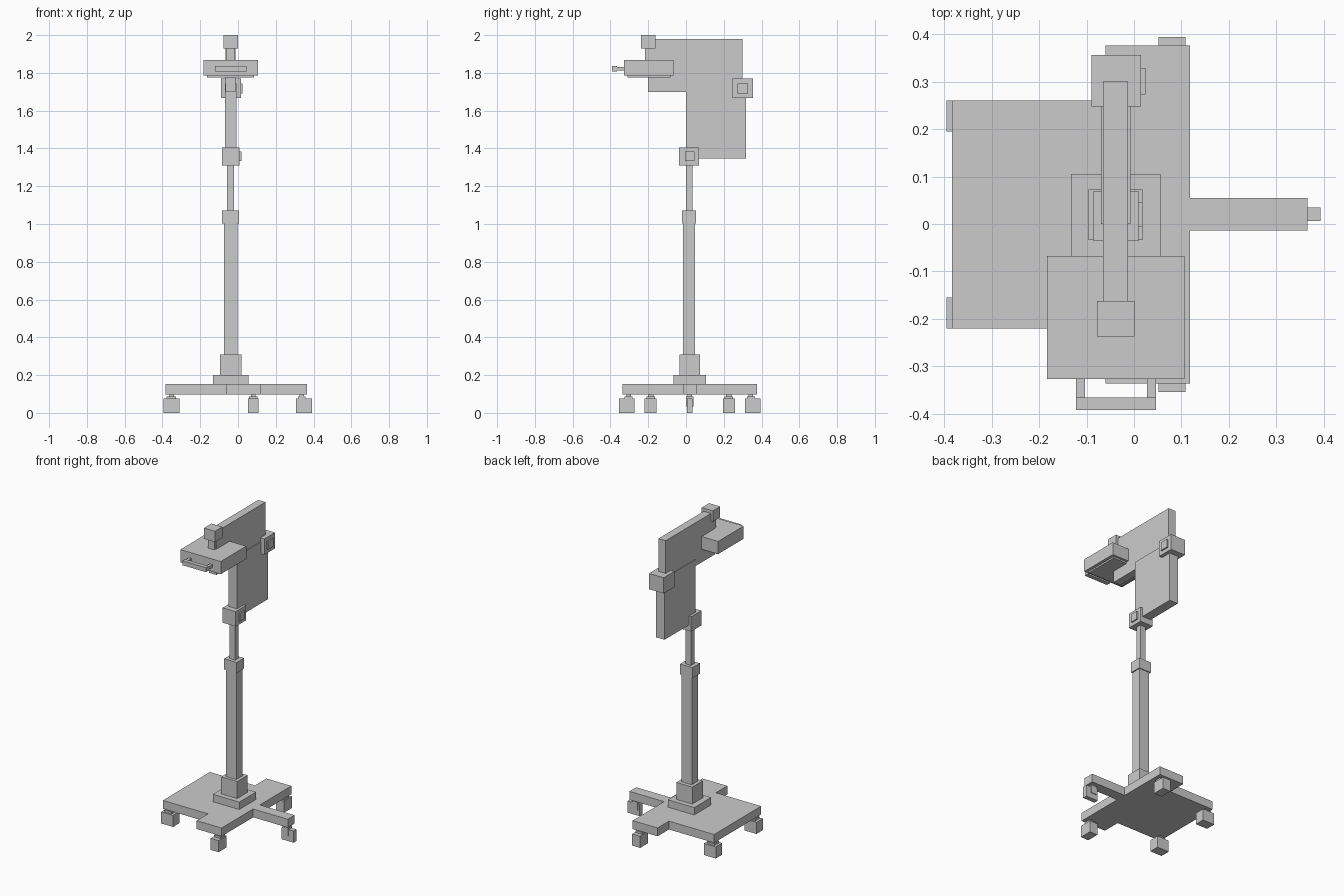
import bpy

CY = 0.02  # y of the stand's left/right symmetry plane


def box(name, x, y, z):
    """Axis-aligned box from (min, max) ranges."""
    vs = [(a, b, c) for a in x for b in y for c in z]
    fs = [(0, 1, 3, 2), (4, 6, 7, 5), (0, 4, 5, 1),
          (2, 3, 7, 6), (0, 2, 6, 4), (1, 5, 7, 3)]
    me = bpy.data.meshes.new(name)
    me.from_pydata(vs, [], fs)
    ob = bpy.data.objects.new(name, me)
    bpy.context.collection.objects.link(ob)
    return ob


def mirrored(name, x, y, z):
    """Box plus its copy mirrored across the stand's middle."""
    box(name + "_back", x, y, z)
    box(name + "_front", x, (2 * CY - y[1], 2 * CY - y[0]), z)


# Base legs
LEG = (0.098, 0.152)
box("right_leg", (-0.04, 0.366), (-0.014, 0.055), LEG)
mirrored("side_leg", (-0.06, 0.118), (CY, 0.376), LEG)
mirrored("left_leg", (-0.383, -0.02), (CY, 0.26), LEG)

# Casters: wheel block and fork stem
WHEEL, STEM, CAP = (0, 0.075), (0.06, 0.098), (0.075, 0.088)
box("right_wheel", (0.307, 0.393), (0.006, 0.035), WHEEL)
box("right_fork", (0.318, 0.358), (0.001, 0.040), (0.035, 0.088))
box("right_stem", (0.326, 0.350), (0.008, 0.033), (0.08, 0.098))
mirrored("side_wheel", (0.052, 0.109), (0.312, 0.394), WHEEL)
mirrored("side_fork", (0.058, 0.104), (0.322, 0.366), CAP)
mirrored("side_stem", (0.068, 0.092), (0.330, 0.356), STEM)
mirrored("left_wheel", (-0.395, -0.31), (0.195, 0.26), WHEEL)
mirrored("left_fork", (-0.378, -0.328), (0.204, 0.25), CAP)
mirrored("left_stem", (-0.364, -0.34), (0.212, 0.24), STEM)

# Hub and telescoping column
box("hub", (-0.133, 0.056), (-0.067, 0.105), (0.152, 0.2))
box("column_foot", (-0.096, 0.018), (-0.034, 0.073), (0.2, 0.31))
box("column", (-0.075, -0.002), (-0.015, 0.048), (0.31, 1.003))
box("column_collar", (-0.084, 0.005), (-0.021, 0.054), (1.003, 1.071))
box("upper_tube", (-0.059, -0.02), (0.0, 0.034), (1.071, 1.31))

# Arm joints with side knobs
box("lower_joint", (-0.085, 0.009), (-0.036, 0.069), (1.31, 1.406))
box("lower_knob", (0.009, 0.018), (-0.005, 0.045), (1.333, 1.385))
box("elbow_joint", (-0.09, 0.015), (0.247, 0.356), (1.667, 1.769))
box("elbow_knob", (0.015, 0.024), (0.273, 0.329), (1.692, 1.745))

# Arm plates
box("lower_arm", (-0.069, -0.007), (0.0, 0.317), (1.348, 1.745))
box("upper_arm", (-0.065, -0.013), (-0.202, 0.3), (1.70, 1.98))

# Head mount
box("head_joint", (-0.078, 0.001), (-0.237, -0.162), (1.93, 2.0))
box("head_stem", (-0.062, -0.017), (-0.217, -0.175), (1.865, 1.93))

# Lamp head, lens and handle
box("lamp_head", (-0.183, 0.106), (-0.327, -0.067), (1.785, 1.867))
box("lens", (-0.163, 0.086), (-0.31, -0.082), (1.775, 1.785))
box("handle_bar", (-0.122, 0.046), (-0.392, -0.366), (1.807, 1.836))
for side, x in (("left", (-0.122, -0.103)), ("right", (0.027, 0.046))):
    box(side + "_handle_arm", x, (-0.366, -0.327), (1.813, 1.831))
